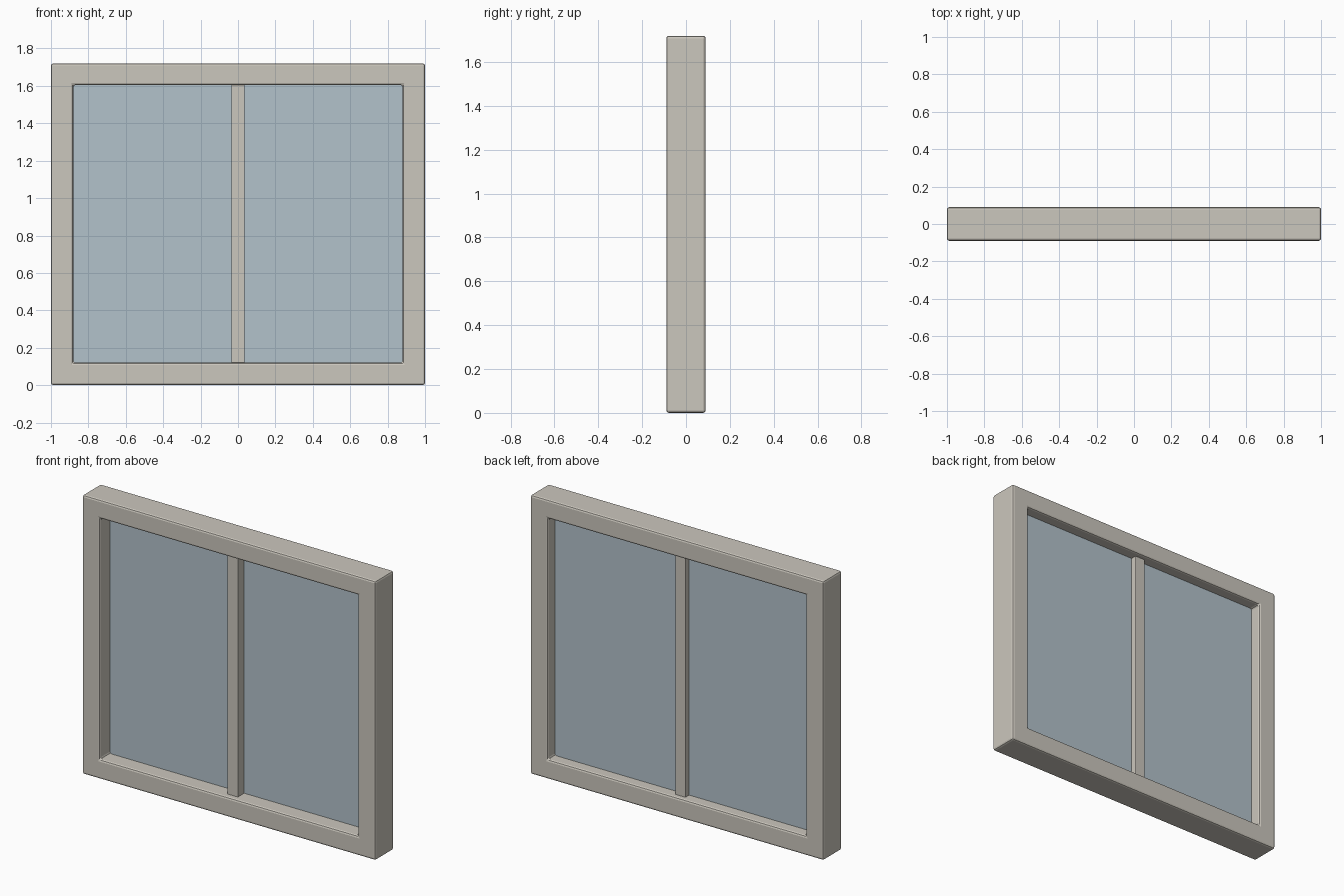
import bpy, bmesh

if "Cube" in bpy.data.objects:
    bpy.data.objects.remove(bpy.data.objects["Cube"])


def material(name, color):
    m = bpy.data.materials.new(name)
    m.diffuse_color = color
    m.use_nodes = True
    m.node_tree.nodes["Principled BSDF"].inputs["Base Color"].default_value = m.diffuse_color
    return m


def finish(name, bm, mat, bevel=0.0):
    bmesh.ops.recalc_face_normals(bm, faces=bm.faces)
    me = bpy.data.meshes.new(name)
    bm.to_mesh(me)
    bm.free()
    me.materials.append(mat)
    ob = bpy.data.objects.new(name, me)
    bpy.context.collection.objects.link(ob)
    if bevel:
        mod = ob.modifiers.new("soft_edges", "BEVEL")
        mod.width = bevel
        mod.segments = 2
        mod.limit_method = "ANGLE"
    return ob


def box(name, x, y, z, mat, bevel=0.0):
    bm = bmesh.new()
    bmesh.ops.create_cube(bm, size=1)
    for v in bm.verts:
        for i, (lo, hi) in enumerate((x, y, z)):
            v.co[i] = hi if v.co[i] > 0 else lo
    return finish(name, bm, mat, bevel)


paint = material("painted_frame", (0.60, 0.57, 0.51, 1))
pane = material("glass", (0.45, 0.54, 0.60, 1))

W, H, D = 1.0, 1.72, 0.09            # outer half width, height, half depth
IW, Z0, Z1 = 0.88, 0.12, 1.605       # opening

# Frame: one continuous rectangular ring
bm = bmesh.new()
rings = []
for w, lo, hi, y in ((W, 0, H, -D), (IW, Z0, Z1, -D), (IW, Z0, Z1, D), (W, 0, H, D)):
    rings.append([bm.verts.new(c) for c in ((-w, y, lo), (w, y, lo), (w, y, hi), (-w, y, hi))])
for r in range(4):
    a, b = rings[r], rings[(r + 1) % 4]
    for i in range(4):
        j = (i + 1) % 4
        bm.faces.new((a[i], a[j], b[j], b[i]))
finish("window_frame", bm, paint, 0.012)

# Centre mullion
box("centre_mullion", (-0.035, 0.035), (-0.052, 0.056), (Z0 - 0.005, Z1 + 0.005), paint, 0.003)

# Glass, one pane each side of the mullion
for side, name in ((-1, "left_glass"), (1, "right_glass")):
    xs = sorted((side * 0.02, side * (IW + 0.005)))
    box(name, xs, (0.01, 0.02), (Z0 - 0.005, Z1 + 0.005), pane)
